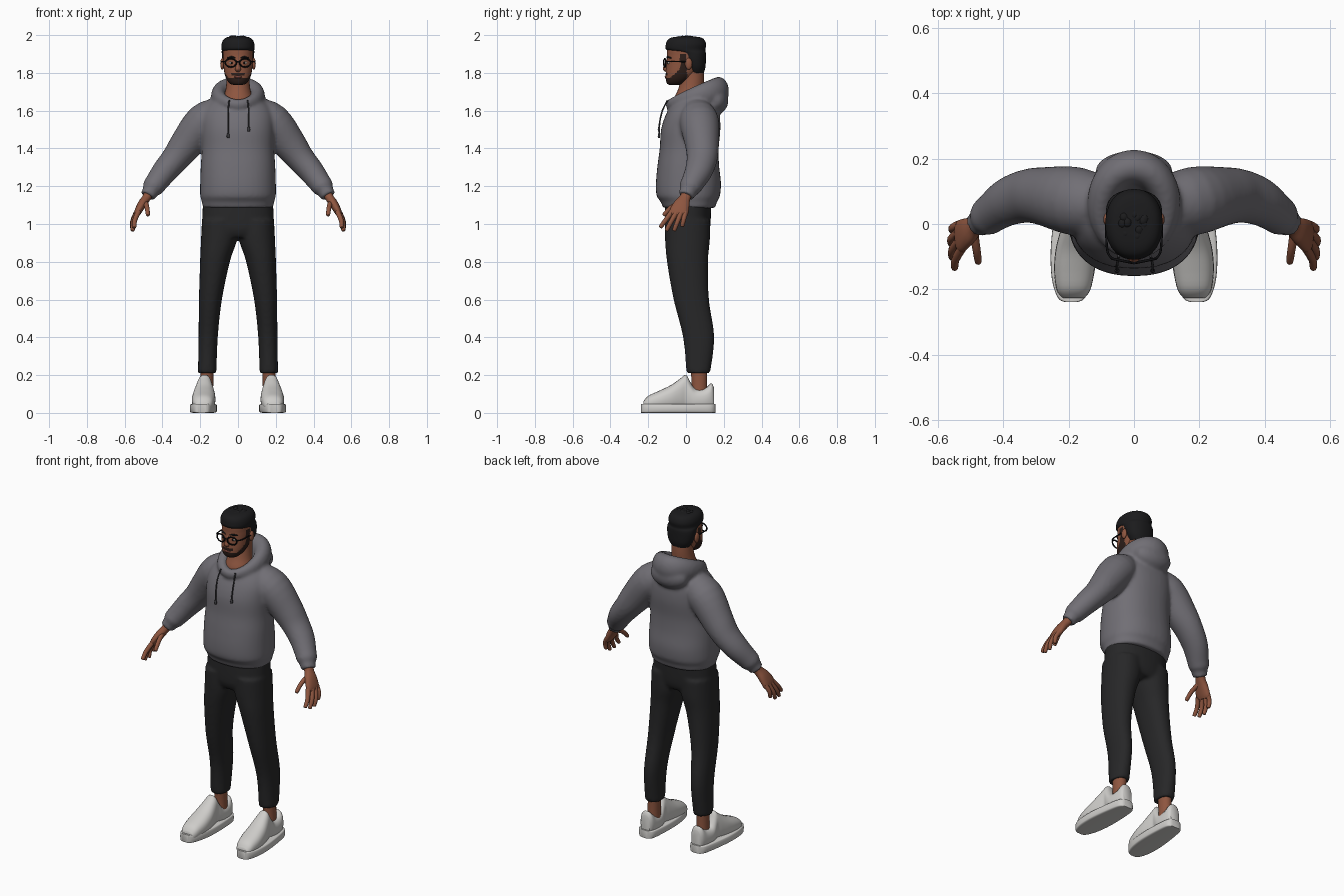
import bpy, bmesh, math, random
from mathutils import Vector, Matrix

random.seed(4)
X, Y, Z = Vector((1, 0, 0)), Vector((0, 1, 0)), Vector((0, 0, 1))


def material(name, r, g, b):
    m = bpy.data.materials.new(name)
    m.diffuse_color = (r, g, b, 1)
    return m


GREY = material("grey fleece", .165, .158, .178)
PANTS = material("charcoal cloth", .020, .020, .021)
SKIN = material("brown skin", .27, .092, .05)
SHOE = material("off white leather", .62, .61, .59)
HAIR = material("black hair", .011, .011, .012)
BEARD = material("dark brown beard", .026, .013, .010)
FRAME = material("black frame", .005, .005, .006)
CORD = material("dark grey cord", .045, .044, .05)
WHITE = material("eye white", .65, .6, .55)
LIPS = material("lips", .2, .06, .045)


def loft(bm, secs, axis=None, ref=X, n=24, k=4, p=2.0, closed=False):
    """Skin smooth superellipse rings; each section is (x, y, z, a, b)."""
    m, pts = len(secs), []
    at = lambda i: secs[i % m] if closed else secs[max(0, min(m - 1, i))]
    for i in range(m if closed else m - 1):
        q = [at(i + j) for j in (-1, 0, 1, 2)]
        for s in range(k):
            t = s / k
            pts.append([.5 * (2 * b + (c - a) * t + (2 * a - 5 * b + 4 * c - d) * t * t
                              + (3 * b - a - 3 * c + d) * t ** 3) for a, b, c, d in zip(*q)])
    if not closed:
        pts.append(list(secs[-1]))
    rings, cnt = [], len(pts)
    for i, s in enumerate(pts):
        if axis:
            t = axis
        else:
            lo, hi = (i - 1, (i + 1) % cnt) if closed else (max(i - 1, 0), min(i + 1, cnt - 1))
            t = (Vector(pts[hi][:3]) - Vector(pts[lo][:3])).normalized()
        u = (ref - t * ref.dot(t)).normalized()
        v = t.cross(u)
        ring = []
        for j in range(n):
            c, d = math.cos(2 * math.pi * j / n), math.sin(2 * math.pi * j / n)
            c, d = (math.copysign(abs(w) ** (2 / p), w) for w in (c, d))
            ring.append(bm.verts.new(Vector(s[:3]) + u * c * max(s[3], .002) + v * d * max(s[4], .002)))
        rings.append(ring)
    pairs = list(zip(rings, rings[1:])) + ([(rings[-1], rings[0])] if closed else [])
    for r, q in pairs:
        for j in range(n):
            bm.faces.new((r[j], r[(j + 1) % n], q[(j + 1) % n], q[j]))
    if not closed:
        bm.faces.new(rings[0])
        bm.faces.new(rings[-1])


def ball(bm, c, r, sub=3):
    bmesh.ops.create_icosphere(bm, subdivisions=sub, radius=1,
                               matrix=Matrix.Translation(c) @ Matrix.Diagonal((*r, 1)))


def finish(bm, name, *mats, voxel=0, rule=None):
    bmesh.ops.recalc_face_normals(bm, faces=bm.faces)
    for f in bm.faces:
        f.smooth = True
        if rule:
            f.material_index = rule(f.calc_center_median())
    me = bpy.data.meshes.new(name)
    bm.to_mesh(me)
    bm.free()
    for m in mats:
        me.materials.append(m)
    me.set_sharp_from_angle(angle=math.radians(50))
    ob = bpy.data.objects.new(name, me)
    bpy.context.collection.objects.link(ob)
    if voxel:
        r = ob.modifiers.new("blend", 'REMESH')
        r.mode, r.voxel_size, r.use_smooth_shade = 'VOXEL', voxel, True
        s = ob.modifiers.new("soften", 'SMOOTH')
        s.factor, s.iterations = .5, 5
    return ob


def flip(secs, side):
    return [(side * s[0], *s[1:]) for s in secs]


def tube(bm, pts, r, n=8, k=3):
    ref = Z if abs((Vector(pts[-1]) - Vector(pts[0])).normalized().z) < .8 else X
    loft(bm, [(*q, r, r) for q in pts], ref=ref, n=n, k=k)


# Hooded sweatshirt: torso, sleeves and folded hood blended together
bm = bmesh.new()
loft(bm, [(0, .017, 1.085, .186, .138), (0, .015, 1.12, .192, .15), (0, .012, 1.15, .2, .168),
          (0, .013, 1.22, .2, .172), (0, .012, 1.31, .197, .163), (0, .017, 1.4, .192, .156),
          (0, .025, 1.5, .195, .157), (0, .036, 1.58, .19, .142), (0, .047, 1.64, .155, .115),
          (0, .06, 1.672, .1, .075)], axis=Z, n=40, p=2.3)
for side in (1, -1):
    loft(bm, flip([(.09, .055, 1.58, .085, .09), (.18, .07, 1.54, .105, .1), (.275, .085, 1.42, .09, .088),
                   (.33, .085, 1.348, .082, .075), (.385, .068, 1.283, .074, .068),
                   (.432, .036, 1.22, .062, .06), (.452, .02, 1.192, .058, .056),
                   (.463, .011, 1.173, .046, .044), (.478, 0, 1.148, .043, .041)], side), ref=Y)
hood = []
for i in range(12):
    a = i * math.pi / 6
    w = (1 - math.cos(a)) / 2
    hood.append((.102 * math.sin(a), .045 - .128 * math.cos(a), 1.632 + .07 * w ** .8,
                 .028 + .05 * w, .025 + .03 * w))
loft(bm, hood, ref=Z, closed=True, n=20)
ball(bm, (0, .16, 1.655), (.12, .065, .075))
finish(bm, "hooded_sweatshirt", GREY, voxel=.01)

# Drawstrings with tips
bm = bmesh.new()
for x, low in ((-.052, 1.475), (.057, 1.51)):
    tube(bm, [(x * .9, -.098, 1.655), (x, -.125, 1.6), (x, -.139, 1.54), (x, -.142, low)], .004)
    loft(bm, [(x, -.142, low + .004, .005, .005), (x, -.143, low - .01, .008, .007),
              (x, -.143, low - .02, .006, .005)], axis=Z, n=10)
finish(bm, "drawstrings", CORD)

# Trousers
bm = bmesh.new()
loft(bm, [(0, .008, .93, .165, .1), (0, .008, .98, .188, .12), (0, .012, 1.12, .186, .122)],
     axis=Z, n=36, p=2.3)
for side in (1, -1):
    loft(bm, flip([(.163, .065, .21, .049, .063), (.158, .067, .4, .051, .083), (.146, .028, .6, .061, .094),
                   (.122, .008, .8, .079, .109), (.1, .008, .92, .096, .119), (.095, .008, 1.02, .096, .12)],
                  side), axis=Z, k=6, p=2.2)
finish(bm, "trousers", PANTS, voxel=.01)

for side, tag in ((1, "left"), (-1, "right")):
    # Ankle
    bm = bmesh.new()
    loft(bm, flip([(.166, .07, .07, .036, .045), (.165, .071, .15, .034, .041),
                   (.163, .068, .25, .036, .045)], side), axis=Z)
    finish(bm, tag + "_ankle", SKIN)

    # Shoe upper with raised tongue and heel
    bm = bmesh.new()
    profile = [(-.226, .06, .035), (-.2, .09, .052), (-.14, .118, .062), (-.08, .147, .06), (-.03, .182, .05),
               (0, .202, .042), (.022, .165, .046), (.05, .128, .05), (.1, .13, .048), (.133, .157, .041),
               (.148, .135, .03)]
    loft(bm, [(side * (.177 - .04 * y), y, top / 2 + .005, w, top / 2 - .005) for y, top, w in profile],
         axis=Y, p=2.4)
    finish(bm, tag + "_shoe_upper", SHOE)

    # Shoe sole
    bm = bmesh.new()
    outline = [(-.238, .022), (-.23, .038), (-.2, .054), (-.15, .066), (-.08, .071), (0, .068), (.08, .06),
               (.13, .051), (.15, .037), (.156, .022)]
    loft(bm, [(side * (.18 - .05 * y), y, .024, w, .024) for y, w in outline], axis=Y, p=7)
    finish(bm, tag + "_shoe_sole", SHOE)

    # Hand: palm, four fingers and thumb
    bm = bmesh.new()
    loft(bm, flip([(.465, .01, 1.175, .03, .026), (.485, -.005, 1.138, .029, .023),
                   (.508, -.022, 1.105, .042, .023), (.53, -.037, 1.065, .05, .019),
                   (.538, -.042, 1.045, .042, .013)], side), ref=Y, n=20, p=2.3)
    fingers = [((.527, -.075, 1.065), (.546, -.108, 1.02), (.549, -.134, .985)),
               ((.536, -.051, 1.06), (.556, -.08, 1.01), (.557, -.102, .968)),
               ((.538, -.026, 1.06), (.559, -.046, 1.01), (.558, -.062, .968)),
               ((.534, -.002, 1.062), (.555, -.012, 1.025), (.555, -.02, .99)),
               ((.49, -.03, 1.115), (.482, -.078, 1.088), (.477, -.115, 1.05))]
    for a, b, c in fingers:
        loft(bm, flip([(*a, .014, .014), (*b, .0125, .0125), (*c, .0105, .0105),
                       (*(Vector(c) + (Vector(c) - Vector(b)) * .1), .004, .004)], side), ref=Y, n=12)
    finish(bm, tag + "_hand", SKIN)

# Neck
bm = bmesh.new()
loft(bm, [(0, .005, 1.61, .085, .075), (0, .01, 1.66, .08, .076), (0, .025, 1.71, .066, .068),
          (0, .034, 1.77, .06, .062), (0, .03, 1.84, .06, .062)], axis=Z)
finish(bm, "neck", SKIN)


# Head with a beard along the jaw
def beard_line(c):
    if c.y > .005:
        return 0
    line = 1.772 if c.y < -.085 else 1.772 + (c.y + .085) * .9
    moustache = c.y < -.075 and abs(c.x) < .036 and 1.787 < c.z < 1.799
    return 1 if c.z < line or moustache or (c.y > -.03 and c.z < 1.9) else 0


bm = bmesh.new()
loft(bm, [(0, -.062, 1.736, .022, .025), (0, -.056, 1.743, .042, .044), (0, -.042, 1.765, .06, .065),
          (0, -.022, 1.8, .072, .085), (0, -.004, 1.85, .078, .099), (0, 0, 1.89, .08, .1),
          (0, 0, 1.93, .078, .098), (0, 0, 1.965, .055, .075)], axis=Z, n=64, k=8, p=2.2)
finish(bm, "head", SKIN, BEARD, rule=beard_line)

# Nose and ears
bm = bmesh.new()
loft(bm, [(0, -.094, 1.872, .008, .008), (0, -.104, 1.845, .009, .01), (0, -.109, 1.82, .015, .014),
          (0, -.1, 1.805, .01, .008)], axis=Z, n=16)
for side in (1, -1):
    ball(bm, (side * .083, .014, 1.848), (.011, .019, .031))
finish(bm, "nose_and_ears", SKIN)

# Mouth
bm = bmesh.new()
ball(bm, (0, -.104, 1.779), (.022, .009, .007))
finish(bm, "mouth", LIPS)

# Eyes, pupils and eyebrows
whites, darks, brows = bmesh.new(), bmesh.new(), bmesh.new()
for side in (1, -1):
    ball(whites, (side * .033, -.09, 1.853), (.014, .008, .007))
    ball(darks, (side * .033, -.096, 1.853), (.006, .004, .006), 2)
    loft(brows, flip([(.014, -.099, 1.878, .003, .003), (.034, -.097, 1.884, .005, .005),
                      (.056, -.079, 1.879, .003, .003)], side), ref=Z, n=10)
finish(whites, "eyes", WHITE)
finish(darks, "pupils", FRAME)
finish(brows, "eyebrows", HAIR)

# Glasses: rims, bridge and temple arms
bm = bmesh.new()
for side in (1, -1):
    rim = []
    for i in range(16):
        a = i * math.pi / 8
        rim.append((side * (.038 + .029 * math.cos(a)), -.112 + .006 * math.cos(a),
                    1.853 + .022 * math.sin(a), .004, .004))
    loft(bm, rim, ref=Y, closed=True, n=8, k=2)
    tube(bm, [(side * .067, -.106, 1.86), (side * .081, -.085, 1.86), (side * .085, -.03, 1.86),
              (side * .086, .02, 1.858)], .0035)
tube(bm, [(-.011, -.117, 1.857), (0, -.12, 1.86), (.011, -.117, 1.857)], .0035)
finish(bm, "glasses", FRAME)

# Hair cap with short tufts on the crown
bm = bmesh.new()
loft(bm, [(0, .05, 1.8, .056, .044), (0, .05, 1.83, .074, .053), (0, .043, 1.87, .084, .062),
          (0, .033, 1.905, .086, .072), (0, .0, 1.922, .086, .102), (0, 0, 1.95, .087, .107),
          (0, .0, 1.975, .078, .097), (0, .002, 1.988, .06, .075), (0, .002, 1.993, .03, .035)],
     axis=Z, n=40, p=2.2)
for i in range(46):
    a, r = random.uniform(0, 2 * math.pi), math.sqrt(random.random())
    z = 1.982 - .034 * r ** 4 + random.uniform(-.003, .003)
    ball(bm, (.07 * r * math.cos(a), .088 * r * math.sin(a), z), (.016, .018, .015), 2)
finish(bm, "hair", HAIR)
